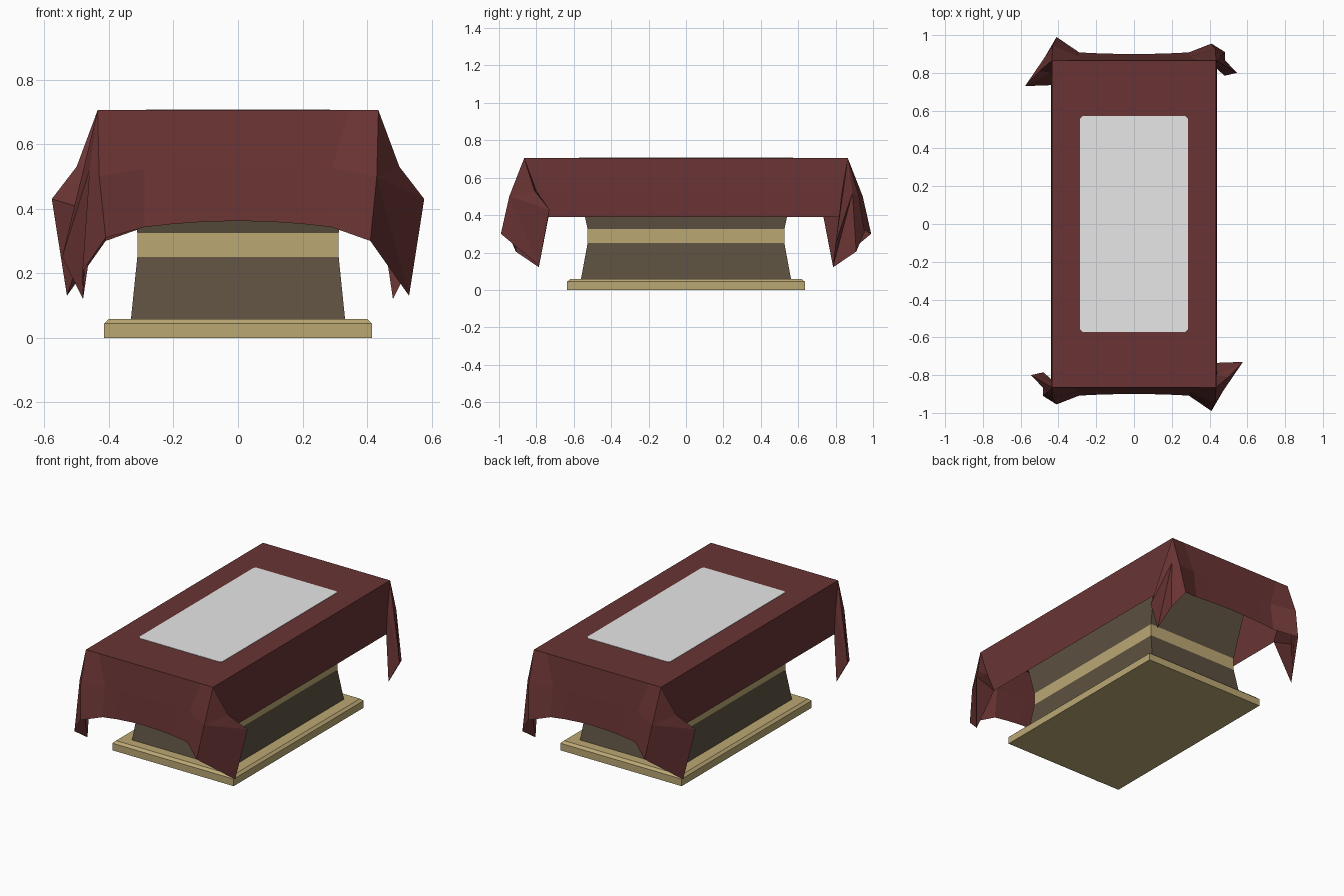
import bpy, bmesh
from mathutils import Vector

if "Cube" in bpy.data.objects:
    bpy.data.objects.remove(bpy.data.objects["Cube"])


def material(name, rgb):
    m = bpy.data.materials.new(name)
    m.diffuse_color = (*rgb, 1)
    m.use_nodes = True
    m.node_tree.nodes["Principled BSDF"].inputs["Base Color"].default_value = m.diffuse_color
    return m


RED = material("dark red cloth", (0.143, 0.034, 0.034))
GOLD = material("pale gold", (0.50, 0.39, 0.175))
BROWN = material("dark brown", (0.11, 0.082, 0.052))
WHITE = material("light grey", (0.8, 0.8, 0.8))


def finish(name, bm, mats):
    bmesh.ops.remove_doubles(bm, verts=bm.verts[:], dist=0.0005)
    bmesh.ops.recalc_face_normals(bm, faces=bm.faces[:])
    me = bpy.data.meshes.new(name)
    bm.to_mesh(me)
    bm.free()
    for m in mats:
        me.materials.append(m)
    ob = bpy.data.objects.new(name, me)
    bpy.context.collection.objects.link(ob)
    return ob


def loft(name, rings, mat):
    """Stack of rectangles (half x, half y, z), closed at both ends."""
    bm = bmesh.new()
    loops = [[bm.verts.new((sx * hx, sy * hy, z))
              for sx, sy in ((-1, -1), (1, -1), (1, 1), (-1, 1))]
             for hx, hy, z in rings]
    for a, b in zip(loops, loops[1:]):
        for i in range(4):
            j = (i + 1) % 4
            bm.faces.new((a[i], a[j], b[j], b[i]))
    bm.faces.new(loops[0][::-1])
    bm.faces.new(loops[-1])
    return finish(name, bm, [mat])


# stone pedestal: foot slab, tapered body, gold waist, flaring upper body
loft("foot_slab", [(0.415, 0.635, 0), (0.415, 0.635, 0.044), (0.40, 0.62, 0.058)], GOLD)
loft("lower_body", [(0.332, 0.562, 0.055), (0.312, 0.526, 0.25)], BROWN)
loft("waist_band", [(0.312, 0.526, 0.25), (0.312, 0.526, 0.325)], GOLD)
loft("upper_body", [(0.312, 0.526, 0.325), (0.318, 0.54, 0.39), (0.35, 0.60, 0.69)], BROWN)

# cloth: corner A (front right, wide wing) and corner B (back right, narrow fold)
A = dict(C=(.435, -.865, .705), F1=(.43, -.945, .50), F=(.41, -.99, .30),
         Q=(.50, -.81, .53), O=(.577, -.73, .43), T=(.53, -.785, .13),
         S1=(.438, -.80, .53), S=(.44, -.735, .39))
B = dict(C=(.435, .865, .705), F1=(.43, .925, .50), F=(.41, .955, .31),
         N1=(.46, .89, .52), N=(.482, .91, .205), M=(.545, .80, .25),
         T=(.48, .785, .12), S1=(.438, .835, .53), S=(.44, .82, .39))
A_FACES = ["C F1 Q", "F1 O Q", "F1 T O", "F1 F T",
           "C Q S1", "Q O S1", "O S S1", "O T S"]
B_FACES = ["C F1 N1", "F1 F N N1", "N1 N T", "N1 T M", "C N1 M",
           "C M S1", "M S S1", "M T S"]

half = []
for pts, faces in ((A, A_FACES), (B, B_FACES)):
    for f in faces:
        half.append([pts[k] for k in f.split()])

# long side panel, two rows
for k0, k1 in (("C", "S1"), ("S1", "S")):
    half.append([A[k0], B[k0], B[k1], A[k1]])


# front panel with an arched hem; left end meets corner B turned by half a turn
def turn(p):
    return (-p[0], -p[1], p[2])


columns = [(turn(B["C"]), turn(B["F1"]), turn(B["F"]))]
for x in (-.29, -.2, -.1, 0, .1, .2, .29):
    columns.append(((x * 1.2, -.865, .705), (x, -.885, .525),
                    (x, -.90 - .1 * x * x, .362 - .23 * x * x)))
columns.append((A["C"], A["F1"], A["F"]))
for a, b in zip(columns, columns[1:]):
    for r in range(2):
        half.append([a[r], b[r], b[r + 1], a[r + 1]])

bm = bmesh.new()
for face in half:
    for move in (lambda p: p, turn):
        bm.faces.new([bm.verts.new(move(p)) for p in face])
# flat top of the cloth
top = [c[0] for c in columns]
bm.faces.new([bm.verts.new(p) for p in top + [turn(p) for p in top]])
finish("draped_cloth", bm, [RED])

# pale rectangle on the top, corners clipped
bm = bmesh.new()
hx, hy, c = 0.285, 0.571, 0.012
outline = []
for sx, sy in ((-1, -1), (1, -1), (1, 1), (-1, 1)):
    pair = [(sx * hx, sy * (hy - c)), (sx * (hx - c), sy * hy)]
    outline += pair if sx == sy else pair[::-1]
face = bm.faces.new([bm.verts.new((x, y, 0.704)) for x, y in outline])
ext = bmesh.ops.extrude_face_region(bm, geom=[face])
bmesh.ops.translate(bm, vec=Vector((0, 0, 0.003)),
                    verts=[g for g in ext["geom"] if isinstance(g, bmesh.types.BMVert)])
finish("top_panel", bm, [WHITE])
